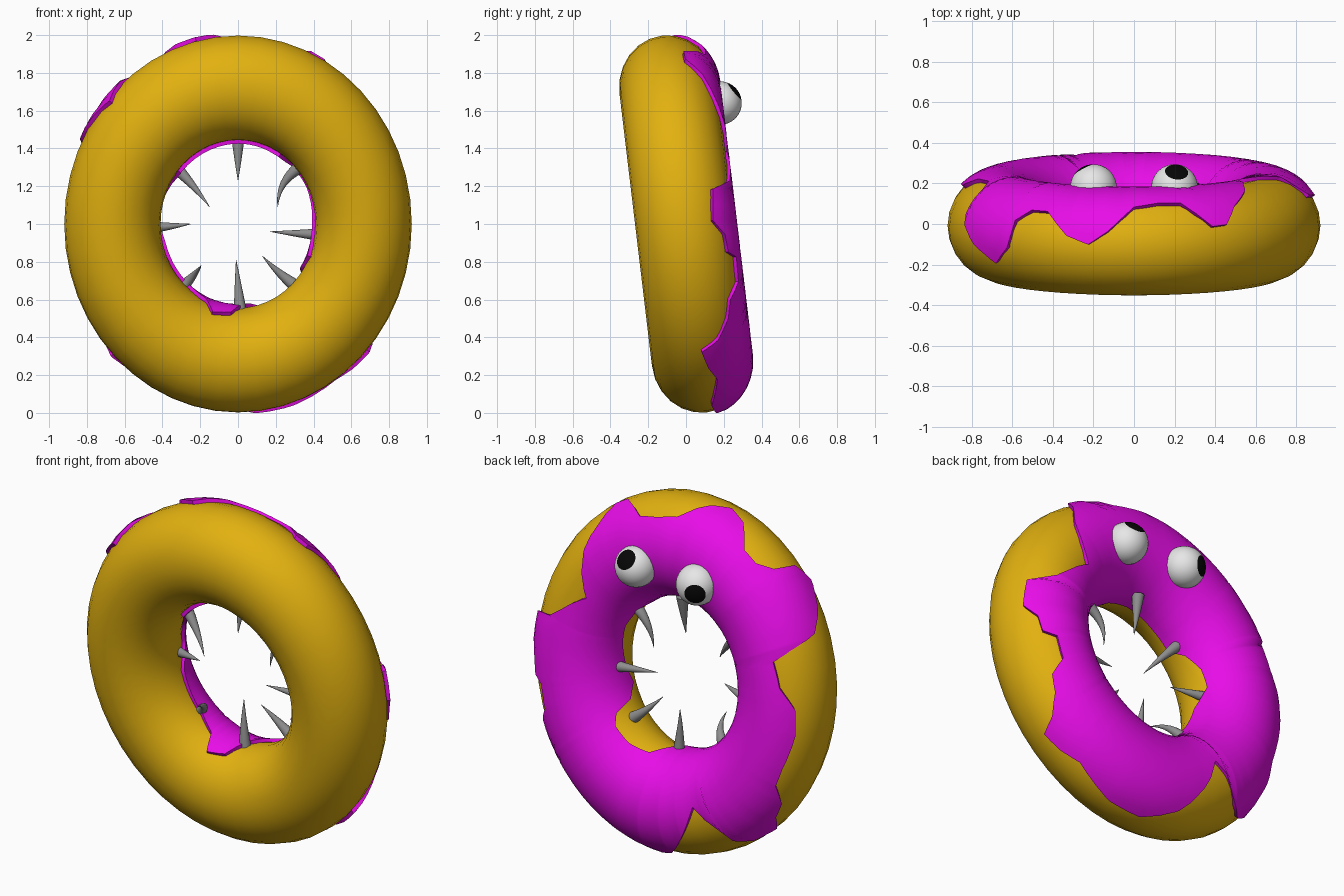
import bpy, bmesh, math
from mathutils import Vector, Matrix

old_cube = bpy.data.objects.get("Cube")
if old_cube:
    bpy.data.objects.remove(old_cube, do_unlink=True)

# Ring proportions
MAJOR, MINOR, DEPTH, STRETCH = 0.665, 0.255, 0.26, 1.092
TILT = math.radians(6.8)
ICING = 0.018


def make_material(name, red, green, blue):
    material = bpy.data.materials.new(name)
    material.use_nodes = True
    colour = (red, green, blue, 1)
    material.diffuse_color = colour
    shader = material.node_tree.nodes["Principled BSDF"]
    shader.inputs["Base Color"].default_value = colour
    shader.inputs["Roughness"].default_value = 0.6
    return material


dough = make_material("golden dough", 0.76, 0.44, 0.005)
glaze = make_material("magenta icing", 0.8, 0.004, 0.8)
bone = make_material("grey tooth", 0.27, 0.27, 0.27)
white = make_material("eye white", 0.8, 0.8, 0.8)
black = make_material("pupil black", 0.002, 0.002, 0.002)


def finish(bm, name, materials, sharp_angle=40):
    """Turn a bmesh into a smooth shaded object with the given materials."""
    bmesh.ops.recalc_face_normals(bm, faces=bm.faces)
    mesh = bpy.data.meshes.new(name)
    bm.to_mesh(mesh)
    bm.free()
    for material in materials:
        mesh.materials.append(material)
    obj = bpy.data.objects.new(name, mesh)
    bpy.context.collection.objects.link(obj)
    bpy.ops.object.select_all(action="DESELECT")
    obj.select_set(True)
    bpy.context.view_layer.objects.active = obj
    bpy.ops.object.shade_smooth_by_angle(angle=math.radians(sharp_angle))
    return obj


def ring_point(around, tube, lift=0.0):
    """Point on the tilted oval ring; tube angle 90 is the back crest."""
    u, v = math.radians(around), math.radians(tube)
    radius = MAJOR + (MINOR + lift) * math.cos(v)
    x = radius * math.cos(u)
    up = radius * math.sin(u) * STRETCH
    back = (DEPTH + lift) * math.sin(v)
    c, s = math.cos(TILT), math.sin(TILT)
    return Vector((x, back * c - up * s - 0.008, 1 + up * c + back * s))


def skin(bm, rows, close_rows=True, close_columns=False):
    """Bridge equal rows of points with quads."""
    verts = [[bm.verts.new(p) for p in row] for row in rows]
    count, width = len(verts), len(verts[0])
    for i in range(count if close_rows else count - 1):
        here, there = verts[i], verts[(i + 1) % count]
        for j in range(width if close_columns else width - 1):
            k = (j + 1) % width
            bm.faces.new((here[j], there[j], there[k], here[k]))
    return verts


def lookup(table, angle):
    """Straight-line interpolation in a table of (angle, value) pairs."""
    for (a, va), (b, vb) in zip(table, table[1:]):
        if a <= angle <= b:
            return va + (vb - va) * (angle - a) / (b - a)
    return table[-1][1]


# Dough ring
segments, sides = 48, 24
bm = bmesh.new()
skin(bm, [[ring_point(360 * i / segments, 360 * j / sides) for j in range(sides)]
          for i in range(segments)], True, True)
finish(bm, "dough_ring", [dough])

# Icing: dripping outer and inner edges as tube angles along the ring
outer_edge = [
    (-180, 47), (-174, 45), (-161, 50), (-154, 49), (-148, 31), (-142, 26),
    (-136, 8), (-128, 21), (-124, 40), (-120, 78), (-116, 95), (-106, 66),
    (-96, 35), (-84, 10), (-72, 6), (-56, 16), (-49, 7), (-42, 2),
    (-39, 22), (-33, 38), (-27, 44), (-23, 63), (-14, 65), (-11, 50),
    (-5, 48), (0, 33), (10, 38), (14, 72), (20, 85), (33, 105),
    (46, 63), (55, 43), (60, 23), (65, 22), (74, 51), (82, 52),
    (90, 47), (98, 19), (104, 5), (111, 13), (119, 38), (125, 38),
    (130, 25), (132, -4), (138, -23), (148, -5), (154, 12), (159, 68),
    (169, 65), (177, 48), (180, 47)]
inner_edge = [
    (-180, 155), (-165, 172), (-130, 180), (-115, 190), (-108, 212),
    (-95, 205), (-85, 175), (-75, 150), (-60, 143), (-45, 142), (-38, 150),
    (-33, 175), (-22, 190), (-10, 180), (10, 170), (25, 165), (45, 170),
    (57, 188), (70, 180), (90, 180), (120, 186), (140, 188), (150, 170),
    (165, 158), (180, 155)]

stations = {a for a, _ in outer_edge + inner_edge} | set(range(-180, 180, 5))
steps = 16
rows = []
for angle in sorted(stations - {180}):
    start, end = lookup(outer_edge, angle), lookup(inner_edge, angle)
    top = [ring_point(angle, start + (end - start) * j / steps, ICING)
           for j in range(steps + 1)]
    rim_out, rim_in = (ring_point(angle, edge, -ICING) for edge in (start, end))
    rows.append([rim_out] + top + [rim_in])
bm = bmesh.new()
skin(bm, rows)
finish(bm, "icing", [glaze], 45)


# Eyes: the sphere pole points along the gaze, the pupil is the polar cap
def make_eye(name, centre, gaze):
    gaze = Vector(gaze).normalized()
    turn = Vector((0, 0, 1)).rotation_difference(gaze).to_matrix().to_4x4()
    bm = bmesh.new()
    bmesh.ops.create_uvsphere(bm, u_segments=32, v_segments=24, radius=0.115)
    for face in bm.faces:
        direction = face.calc_center_median().normalized()
        face.material_index = int(direction.z > math.cos(math.radians(30)))
    bm.transform(Matrix.Translation(centre) @ turn)
    finish(bm, name, [white, black])


make_eye("left_eye", (0.2, 0.18, 1.64), (0.1, 0.75, 0.62))
make_eye("right_eye", (-0.2, 0.18, 1.64), (-0.45, 0.85, -0.12))


# Teeth: tapered horns along a bent path from base to tip
def make_tooth(name, base, bend, tip, radius=0.034):
    base, bend, tip = Vector(base), Vector(bend), Vector(tip)
    base += (base - bend).normalized() * 0.03
    rings, around = 8, 14
    rows = []
    for i in range(rings + 1):
        t = i / rings
        centre = base.lerp(bend, t).lerp(bend.lerp(tip, t), t)
        along = (bend - base).lerp(tip - bend, t).normalized()
        side = along.cross(Vector((0, 1, 0))).normalized()
        other = along.cross(side)
        size = radius * (1 - t) + 0.001
        rows.append([centre + (side * math.cos(a) + other * math.sin(a)) * size
                     for a in (math.tau * j / around for j in range(around))])
    bm = bmesh.new()
    verts = skin(bm, rows, False, True)
    bm.faces.new(verts[0])
    bm.faces.new(verts[-1])
    finish(bm, name, [bone], 50)


make_tooth("top_tooth", (0, 0.03, 1.43), (0, 0.02, 1.33), (0, 0, 1.23))
make_tooth("upper_right_tooth", (-0.31, -0.02, 1.28), (-0.23, -0.04, 1.2), (-0.15, -0.1, 1.09))
make_tooth("right_tooth", (-0.4, 0.05, 0.985), (-0.33, 0.03, 0.99), (-0.25, 0, 1), 0.027)
make_tooth("lower_right_tooth", (-0.28, 0.06, 0.68), (-0.22, 0.05, 0.74), (-0.195, -0.1, 0.78))
make_tooth("bottom_tooth", (0.01, 0.05, 0.56), (0, 0.05, 0.68), (-0.01, 0.07, 0.81))
make_tooth("lower_left_tooth", (0.28, 0.07, 0.69), (0.2, 0.07, 0.75), (0.13, 0.03, 0.83))
make_tooth("left_tooth", (0.4, 0.05, 0.945), (0.3, 0.04, 0.95), (0.17, 0.02, 0.96), 0.032)
make_tooth("upper_left_tooth", (0.31, 0, 1.29), (0.21, 0.02, 1.23), (0.21, 0, 1.09))
